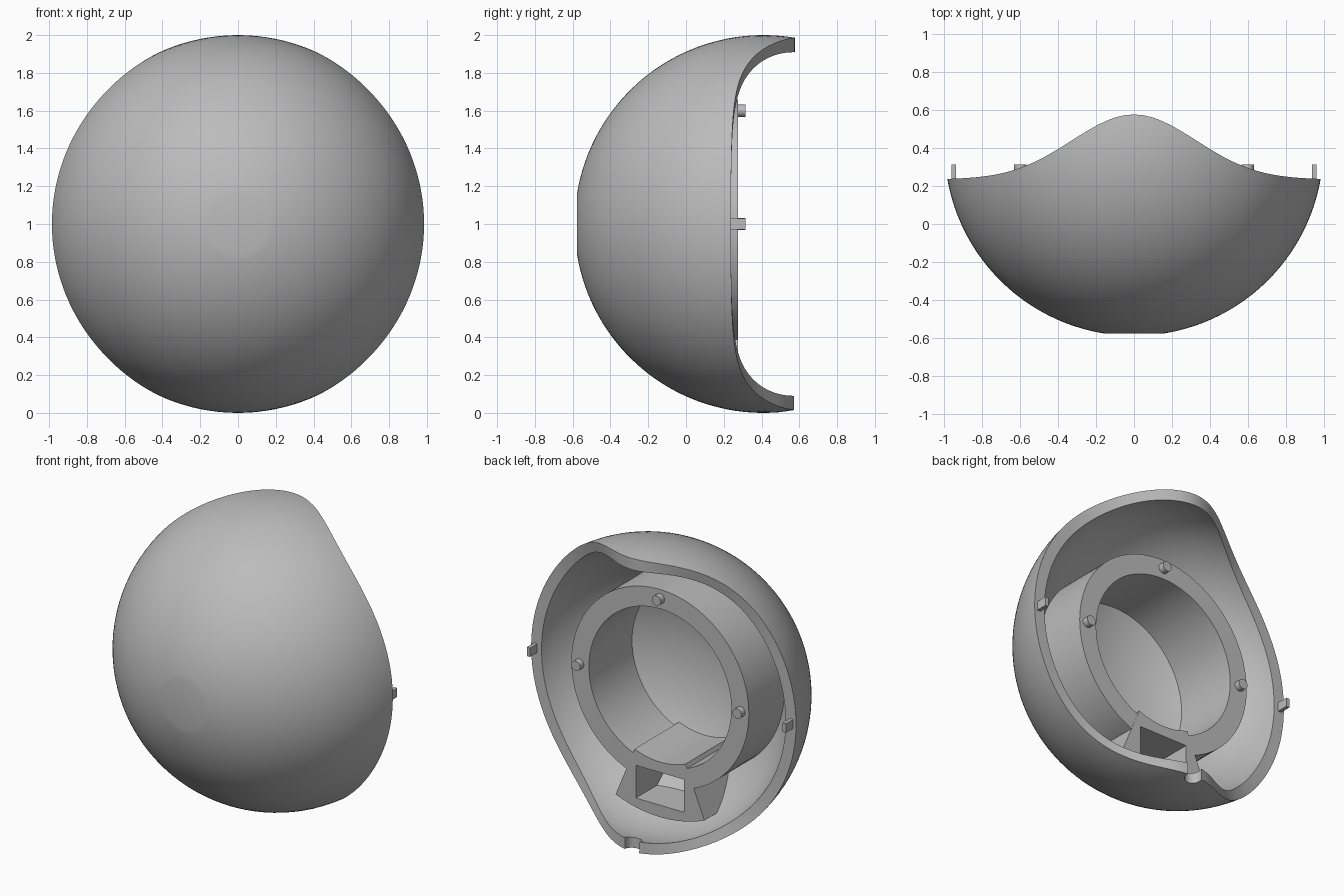
import bpy, bmesh, math
from mathutils import Matrix, Vector

cube = bpy.data.objects.get("Cube")
if cube:
    bpy.data.objects.remove(cube, do_unlink=True)

grey = bpy.data.materials.new("plain grey")
grey.use_nodes = True
colour = (0.5, 0.5, 0.5, 1)
grey.diffuse_color = colour
grey.node_tree.nodes["Principled BSDF"].inputs["Base Color"].default_value = colour

CENTRE = Vector((0, 0.41, 1))
BACK = 0.275          # back face of the mounting ring


def finish(name, bm, angle=35):
    bmesh.ops.recalc_face_normals(bm, faces=bm.faces[:])
    mesh = bpy.data.meshes.new(name)
    bm.to_mesh(mesh)
    bm.free()
    mesh.materials.append(grey)
    obj = bpy.data.objects.new(name, mesh)
    bpy.context.collection.objects.link(obj)
    smooth(obj, angle)
    return obj


def smooth(obj, angle=35):
    bpy.ops.object.select_all(action="DESELECT")
    obj.select_set(True)
    bpy.context.view_layer.objects.active = obj
    bpy.ops.object.shade_smooth_by_angle(angle=math.radians(angle))


def polar(r, phi, y):
    """Point at radius r about the y axis, phi measured from straight up."""
    return Vector((r * math.sin(phi), y, 1 + r * math.cos(phi)))


def box(name, low, high):
    bm = bmesh.new()
    bmesh.ops.create_cube(bm, size=1)
    low, high = Vector(low), Vector(high)
    for v in bm.verts:
        v.co = (low + high) / 2 + v.co * (high - low)
    return finish(name, bm)


def cylinder(name, place, r, depth, axis):
    bm = bmesh.new()
    turn = Matrix.Rotation(math.pi / 2, 4, "X") if axis == "Y" else Matrix()
    bmesh.ops.create_cone(bm, cap_ends=True, segments=32, radius1=r, radius2=r,
                          depth=depth, matrix=Matrix.Translation(place) @ turn)
    return finish(name, bm)


def cut(cutter, *targets):
    cutter.hide_render = True
    for obj in targets:
        mod = obj.modifiers.new("cut", "BOOLEAN")
        mod.operation, mod.solver, mod.object = "DIFFERENCE", "EXACT", cutter
        bpy.ops.object.select_all(action="DESELECT")
        obj.select_set(True)
        bpy.context.view_layer.objects.active = obj
        bpy.ops.object.modifier_apply(modifier=mod.name)
        smooth(obj)
    bpy.data.objects.remove(cutter, do_unlink=True)


# Bowl-shaped shell with a wavy rim: round outside, flatter hollow inside
def rim(phi):
    return 0.235 + 0.343 * math.exp(-(math.sin(phi) / 0.46) ** 2)


def make_shell(columns=128, rows=40, outer=1.0, wide=0.935, deep=0.72):
    bm = bmesh.new()
    loops = []
    start = math.asin(0.16)
    for j in range(columns):
        phi = math.tau * j / columns
        drop = CENTRE.y - rim(phi)
        end_out, end_in = math.acos(drop / outer), math.acos(drop / deep)
        line = []
        for i in range(rows + 1):
            t = start + (end_out - start) * i / rows
            line.append(polar(outer * math.sin(t), phi, CENTRE.y - outer * math.cos(t)))
        for i in range(rows, 0, -1):
            t = end_in * i / rows
            line.append(polar(wide * math.sin(t), phi, CENTRE.y - deep * math.cos(t)))
        loops.append([bm.verts.new(p) for p in line])
    pole = bm.verts.new((0, CENTRE.y - deep, 1))
    for a, b in zip(loops, loops[1:] + loops[:1]):
        for i in range(len(a) - 1):
            bm.faces.new((a[i], a[i + 1], b[i + 1], b[i]))
        bm.faces.new((a[-1], pole, b[-1]))
    bm.faces.new([line[0] for line in loops])
    return finish("shell", bm)


shell = make_shell()
cut(cylinder("rim_notch_cutter", (0, 0.56, 0.05), 0.055, 0.3, "Z"), shell)


# Sweep of a four-point section (radius, y) about the y axis
def sweep(name, section, phi0, phi1, steps, closed):
    bm = bmesh.new()
    count = steps if closed else steps + 1
    rings = [[bm.verts.new(polar(r, phi0 + (phi1 - phi0) * k / steps, y))
              for r, y in section] for k in range(count)]
    for a, b in zip(rings, rings[1:] + (rings[:1] if closed else [])):
        for i in range(4):
            n = (i + 1) % 4
            bm.faces.new((a[i], a[n], b[n], b[i]))
    if not closed:
        bm.faces.new(rings[0])
        bm.faces.new(rings[-1])
    return finish(name, bm)


# Mounting ring and the wedge-shaped socket beneath it
ring = sweep("mounting_ring", [(0.53, BACK), (0.66, BACK), (0.66, -0.2), (0.53, -0.25)],
             0, math.tau, 96, True)
half = math.radians(22.3)
socket = sweep("socket_wedge", [(0.5, BACK + 0.001), (0.87, BACK + 0.001),
                                (0.87, 0.06), (0.5, -0.26)],
               math.pi - half, math.pi + half, 16, False)
cut(box("socket_hole_cutter", (-0.18, -0.5, 0.21), (0.18, 0.5, 0.43)), ring, socket)

# Three round pegs on the ring
for name, phi in (("top_peg", 0), ("left_peg", math.pi / 2), ("right_peg", -math.pi / 2)):
    cylinder(name, polar(0.6, phi, BACK + 0.01), 0.033, 0.06, "Y")

# Flat tabs on both sides of the rim
for name, side in (("left_tab", 1), ("right_tab", -1)):
    x = 0.952 * side
    box(name, (x - 0.012, 0.2, 0.97), (x + 0.012, 0.315, 1.03))
